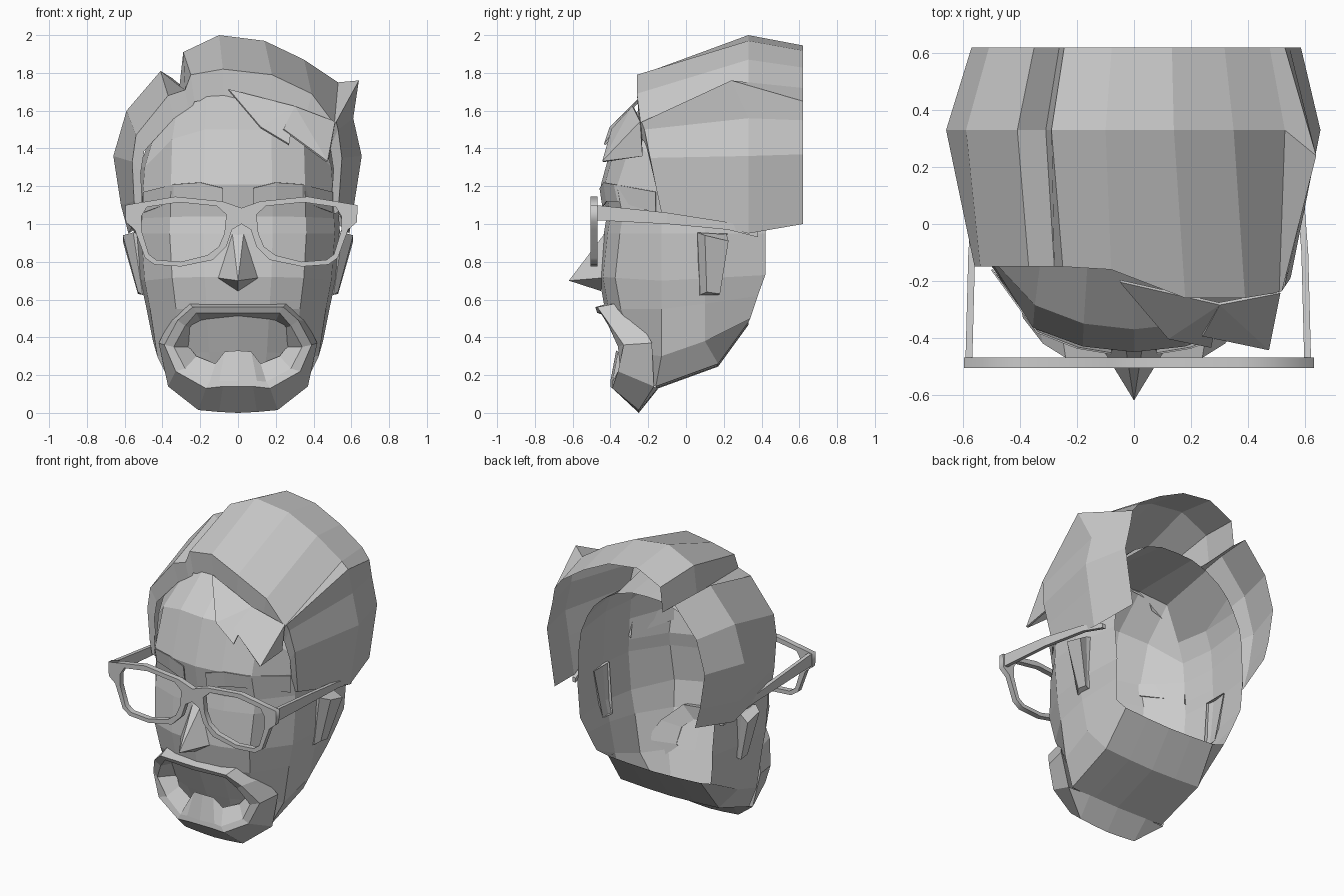
import bpy, bmesh


def mesh(name, verts, faces, mirror=False, thick=0):
    me = bpy.data.meshes.new(name)
    me.from_pydata(verts, [], faces)
    bm = bmesh.new()
    bm.from_mesh(me)
    if mirror:
        geo = bm.verts[:] + bm.edges[:] + bm.faces[:]
        dup = bmesh.ops.duplicate(bm, geom=geo)["geom"]
        for v in dup:
            if isinstance(v, bmesh.types.BMVert):
                v.co.x *= -1
        bmesh.ops.remove_doubles(bm, verts=bm.verts, dist=0.0005)
    bmesh.ops.recalc_face_normals(bm, faces=bm.faces)
    bm.to_mesh(me)
    bm.free()
    ob = bpy.data.objects.new(name, me)
    bpy.context.collection.objects.link(ob)
    if thick:
        mod = ob.modifiers.new("thickness", "SOLIDIFY")
        mod.thickness = thick
        mod.offset = 0
    return ob


def loft(rows, closed=False):
    """Quad grid through rows of equal length."""
    n = len(rows[0])
    verts = [p for r in rows for p in r]
    faces = []
    for i in range(len(rows) - 1):
        for j in range(n if closed else n - 1):
            k = (j + 1) % n
            faces.append((i * n + j, i * n + k, (i + 1) * n + k, (i + 1) * n + j))
    return verts, faces


# Face: open-backed mask, rows of (z, front y, half width, back y, side drop, back z)
ROWS = [
    (1.68, -.16, .48, .40, .25, 1.40),
    (1.50, -.37, .52, .41, .20, 1.30),
    (1.21, -.45, .53, .42, .04, 1.18),
    (1.04, -.42, .535, .42, .01, 1.03),
    (.95, -.435, .54, .42, 0, .95),
    (.72, -.46, .52, .42, .02, .73),
    (.55, -.43, .49, .38, 0, .62),
    (.32, -.33, .45, .34, .02, .50),
]
# Back edge of the scalp under the hair
rows = [[(0, .40, 1.65), (.12, .40, 1.645), (.23, .40, 1.61), (.33, .40, 1.55), (.40, .40, 1.48), (.446, .40, 1.405)]]
for z, f, w, b, d, bz in ROWS:
    rows.append([
        (0, f, z), (w * .34, f + .02, z), (w * .67, f + .085, z - d * .25),
        (w * .95, -.13, z - d), (w, .1, (z - d) * .6 + bz * .4), (w * .93, b, bz),
    ])
# Jaw line, then the underside to the centre line
rows.append([(0, -.25, .15), (.13, -.24, .15), (.25, -.2, .15), (.35, -.16, .14), (.36, .17, .26), (.34, .33, .48)])
v, f = loft(rows)
base = len(v) - 6
mid = len(v)
for k, drop in ((.5, .01), (0, .015)):
    v += [(x * k, y, z - drop) for x, y, z in ((.35, -.16, .14), (.36, .17, .26), (.34, .33, .48))]
for i in range(2):
    f.append((base + 3 + i, base + 4 + i, mid + i + 1, mid + i))
    f.append((mid + i, mid + i + 1, mid + i + 4, mid + i + 3))
mesh("face", v, f, mirror=True)

# Nose
mesh("nose", [(.03, -.43, .95), (0, -.62, .70), (.11, -.44, .715), (-.11, -.44, .715), (0, -.45, .645), (-.03, -.43, .95)],
     [(0, 1, 2), (5, 3, 1), (0, 5, 1), (1, 4, 2), (1, 3, 4)])

# Eyebrows
v, f = loft([
    [(.08, -.455, 1.19), (.2, -.435, 1.22), (.34, -.38, 1.21), (.50, -.16, 1.17)],
    [(.08, -.44, 1.09), (.2, -.42, 1.12), (.34, -.36, 1.12), (.50, -.16, 1.06)],
])
mesh("eyebrows", v, f, mirror=True, thick=.006)

# Ears: flat wedges standing off the head
v, f = loft([
    [(.52, .06, .95), (.52, .22, .95), (.49, .17, .63), (.49, .07, .62)],
    [(.555, .06, .955), (.555, .215, .945), (.505, .17, .625), (.505, .075, .625)],
    [(.61, .10, .94), (.61, .225, .91), (.53, .18, .63), (.53, .11, .64)],
], closed=True)
f.append((8, 9, 10, 11))
mesh("ears", v, f, mirror=True)

# Goatee: ring round the mouth; section = outer back, outer front, inner front, inner back
v, f = loft([
    [(0, -.41, .58), (0, -.48, .56), (0, -.47, .53), (0, -.40, .51)],
    [(.26, -.34, .585), (.24, -.47, .56), (.22, -.45, .53), (.20, -.37, .49)],
    [(.36, -.25, .49), (.32, -.42, .49), (.28, -.41, .46), (.25, -.31, .45)],
    [(.42, -.18, .37), (.39, -.33, .36), (.34, -.36, .35), (.26, -.27, .35)],
    [(.37, -.17, .14), (.33, -.36, .22), (.28, -.35, .235), (.22, -.30, .30)],
    [(.21, -.25, .015), (.17, -.39, .13), (.15, -.39, .165), (.12, -.33, .26)],
    [(.10, -.25, .005), (.08, -.40, .14), (.10, -.39, .17), (.07, -.36, .325)],
    [(0, -.25, 0), (0, -.40, .14), (0, -.40, .17), (0, -.37, .33)],
], closed=True)
# Chin underside back to the jaw
n = len(v)
v += [(.22, -.15, .13), (0, -.15, .125)]
f += [(16, 20, n), (20, 24, 28, n + 1, n)]
mesh("goatee", v, f, mirror=True)

# Hair: open shell from the back rim over the crown to the hairline
CROWN = [(.59, .95), (.63, 1.2), (.655, 1.36), (.61, 1.56), (.64, 1.76), (.53, 1.75),
         (.35, 1.87), (.14, 1.97), (-.10, 2.0), (-.29, 1.91), (-.31, 1.73), (-.41, 1.81),
         (-.59, 1.6), (-.66, 1.36), (-.62, 1.1), (-.58, .95)]
FRONT = [(.53, -.13, 1.06), (.54, -.16, 1.2), (.55, -.19, 1.35), (.53, -.22, 1.5),
         (.52, -.235, 1.54), (.51, -.24, 1.53), (.39, -.26, 1.69), (.18, -.26, 1.79),
         (-.08, -.16, 1.82), (-.25, -.15, 1.79), (-.28, -.15, 1.71), (-.37, -.15, 1.68),
         (-.54, -.15, 1.47), (-.56, -.15, 1.33), (-.55, -.14, 1.12), (-.54, -.13, 1.02)]
rim = [(x * .88 + .01, .62, 1.0 + (z - .95) * .9) for x, z in CROWN]
rim[4] = (.53, .62, 1.65)
crown = [(x, .33, z) for x, z in CROWN]
crown[4] = (.64, .24, 1.76)
hairline = [(x * .92, y + .01, z - (z - 1) * .18) for x, y, z in FRONT]
v, f = loft([rim, crown, FRONT, hairline])
mesh("hair", v, f)

# Forelock
mesh("forelock",
     [(-.05, -.2, 1.71), (.12, -.40, 1.51), (.27, -.43, 1.42), (.30, -.28, 1.62),
      (.24, -.39, 1.50), (.47, -.44, 1.33), (.51, -.24, 1.54), (.48, -.23, 1.36)],
     [(0, 1, 3), (1, 2, 3), (3, 4, 5), (3, 5, 6), (6, 5, 7)], thick=.012)

# Glasses front: filled flat outline with two lens holes
CX = .018
outer = [(0, 1.085), (.10, 1.12), (.35, 1.145), (.615, 1.10), (.612, 1.01), (.565, .97),
         (.51, .82), (.46, .785), (.32, .775), (.15, .81), (.08, .88), (.05, .97), (0, 1.0)]
lens = [(.53, 1.04), (.50, 1.09), (.33, 1.115), (.13, 1.095), (.08, 1.05), (.09, .95),
        (.12, .88), (.18, .835), (.32, .80), (.45, .81), (.49, .84), (.53, .97)]
flip = lambda pts: [(-x, z) for x, z in reversed(pts)]
cu = bpy.data.curves.new("glasses_frame", "CURVE")
cu.dimensions = "2D"
cu.fill_mode = "BOTH"
cu.extrude = .018
for pts in (outer + flip(outer[1:-1]), lens, flip(lens)):
    sp = cu.splines.new("POLY")
    sp.points.add(len(pts) - 1)
    for p, (x, z) in zip(sp.points, pts):
        p.co = (x, z, 0, 1)
    sp.use_cyclic_u = True
frame = bpy.data.objects.new("glasses_frame", cu)
frame.rotation_euler = (1.5707963, 0, 0)
frame.location = (CX, -.487, 0)
bpy.context.collection.objects.link(frame)

# Glasses temples: tapered arms, (x, y, z low, z high)
rows = []
for x, y, lo, hi in [(.595, -.48, 1.02, 1.10), (.585, -.1, 1.0, 1.06), (.56, .22, .97, 1.01), (.54, .38, .93, .96)]:
    rows.append([(x - .012, y, lo), (x + .012, y, lo), (x + .012, y, hi), (x - .012, y, hi)])
v, f = loft(rows, closed=True)
f += [(0, 1, 2, 3), (12, 13, 14, 15)]
arms = mesh("glasses_temples", v, f, mirror=True)
arms.location.x = .015
